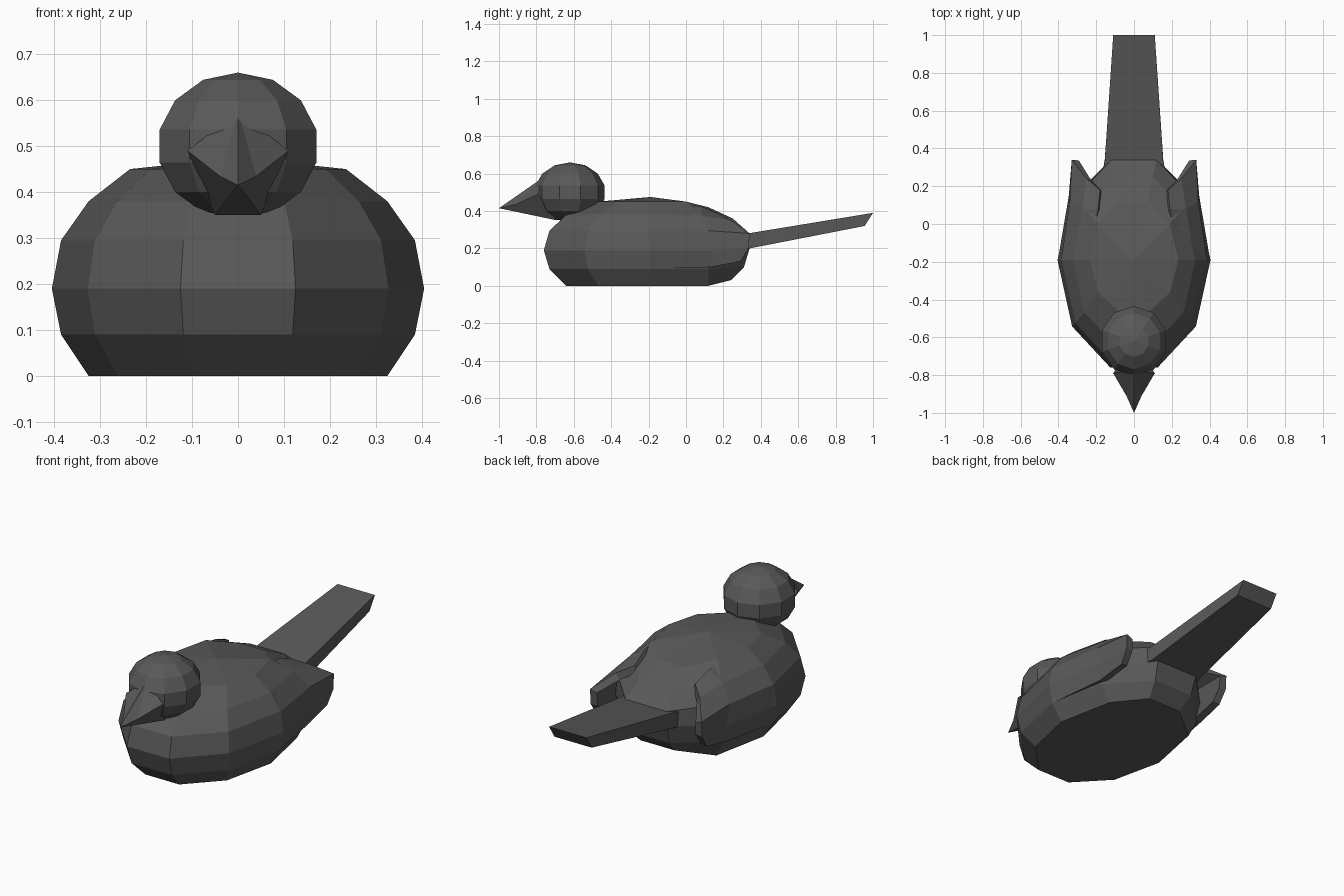
import bpy, bmesh
from math import sin, cos, pi, radians

if "Cube" in bpy.data.objects:
    bpy.data.objects.remove(bpy.data.objects["Cube"])

grey = bpy.data.materials.new("dark_grey")
grey.diffuse_color = (0.1, 0.1, 0.1, 1)
grey.use_nodes = True
grey.node_tree.nodes["Principled BSDF"].inputs["Base Color"].default_value = grey.diffuse_color


def make(name, verts, faces):
    mesh = bpy.data.meshes.new(name)
    mesh.from_pydata(verts, [], faces)
    bm = bmesh.new()
    bm.from_mesh(mesh)
    bmesh.ops.recalc_face_normals(bm, faces=bm.faces)
    bm.to_mesh(mesh)
    bm.free()
    mesh.materials.append(grey)
    obj = bpy.data.objects.new(name, mesh)
    bpy.context.collection.objects.link(obj)
    return obj


# Body: stacked ten-sided rings (z, half width, front y, back y, back z)
rings = [(0.0, .325, -.64, .24, .03), (.09, .385, -.73, .31, .10),
         (.19, .405, -.76, .34, .20), (.295, .385, -.73, .34, .28),
         (.38, .325, -.64, .25, .36), (.45, .235, -.47, .12, .42)]
N, MID = 10, -.19
verts, faces = [], []
for z, rx, front, back, back_z in rings:
    for k in range(N):
        a = 2 * pi * k / N
        s, c = cos(a), sin(a)
        y = MID + (back - MID if c > 0 else MID - front) * c / sin(radians(72))
        if z == 0 and 0.3 < c < 0.7:
            y = .12
        verts.append((rx * s, y, back_z if c > .9 else z))
for r in range(len(rings) - 1):
    for k in range(N):
        n = (k + 1) % N
        faces.append((r * N + k, r * N + n, (r + 1) * N + n, (r + 1) * N + k))
faces.append(tuple(range(N)))
top = len(verts)
verts.append((0, MID, .475))
faces += [(top - N + k, top - N + (k + 1) % N, top) for k in range(N)]
make("body", verts, faces)

# Wings: curved panels leaving the body towards the back, mirrored
rows = [[(.22, -.12, .445), (.19, .08, .425), (.18, .18, .385)],
        [(.32, -.19, .38), (.275, .08, .375), (.25, .24, .35)],
        [(.385, -.19, .295), (.34, .12, .295), (.33, .34, .28)],
        [(.403, -.19, .19), (.345, .15, .19), (.33, .335, .20)],
        [(.383, -.19, .09), (.335, .13, .10), (.325, .29, .13)]]
verts = [p for row in rows for p in row]
faces = [(r * 3 + c, r * 3 + c + 1, r * 3 + c + 4, r * 3 + c + 3)
         for r in range(4) for c in range(2)]
wing = make("wings", verts, faces)
if wing.data.polygons[4].normal.x < 0:
    wing.data.flip_normals()
solid = wing.modifiers.new("thickness", 'SOLIDIFY')
solid.thickness = .04
solid.offset = -1
wing.modifiers.new("mirror", 'MIRROR')

# Head: faceted ball
bpy.ops.mesh.primitive_uv_sphere_add(segments=10, ring_count=7, radius=1,
                                     location=(0, -.62, .50))
head = bpy.context.object
head.name = "head"
head.scale = (.184, .19, .16)
head.data.materials.append(grey)

# Beak: pointed wedge with a ridge along each side
verts = [(0, -.77, .575), (.11, -.79, .49), (.05, -.69, .35), (-.05, -.69, .35),
         (-.11, -.79, .49), (.04, -.91, .435), (-.04, -.91, .435), (0, -1, .415)]
faces = [(0, 1, 5), (0, 5, 7), (0, 7, 6), (0, 6, 4), (1, 2, 5), (2, 7, 5),
         (2, 3, 7), (3, 6, 7), (3, 4, 6), (0, 4, 3, 2, 1)]
make("beak", verts, faces)

# Tail: tapered slab rising to the back
profile = [(.28, .192, .165), (.28, .272, .165), (.33, .28, .155),
           (1.0, .39, .11), (.955, .32, .11), (.34, .20, .155)]
verts = [(s * w, y, z) for s in (-1, 1) for y, z, w in profile]
n = len(profile)
faces = [tuple(range(n)), tuple(range(n, 2 * n))]
faces += [(i, (i + 1) % n, n + (i + 1) % n, n + i) for i in range(n)]
make("tail", verts, faces)
